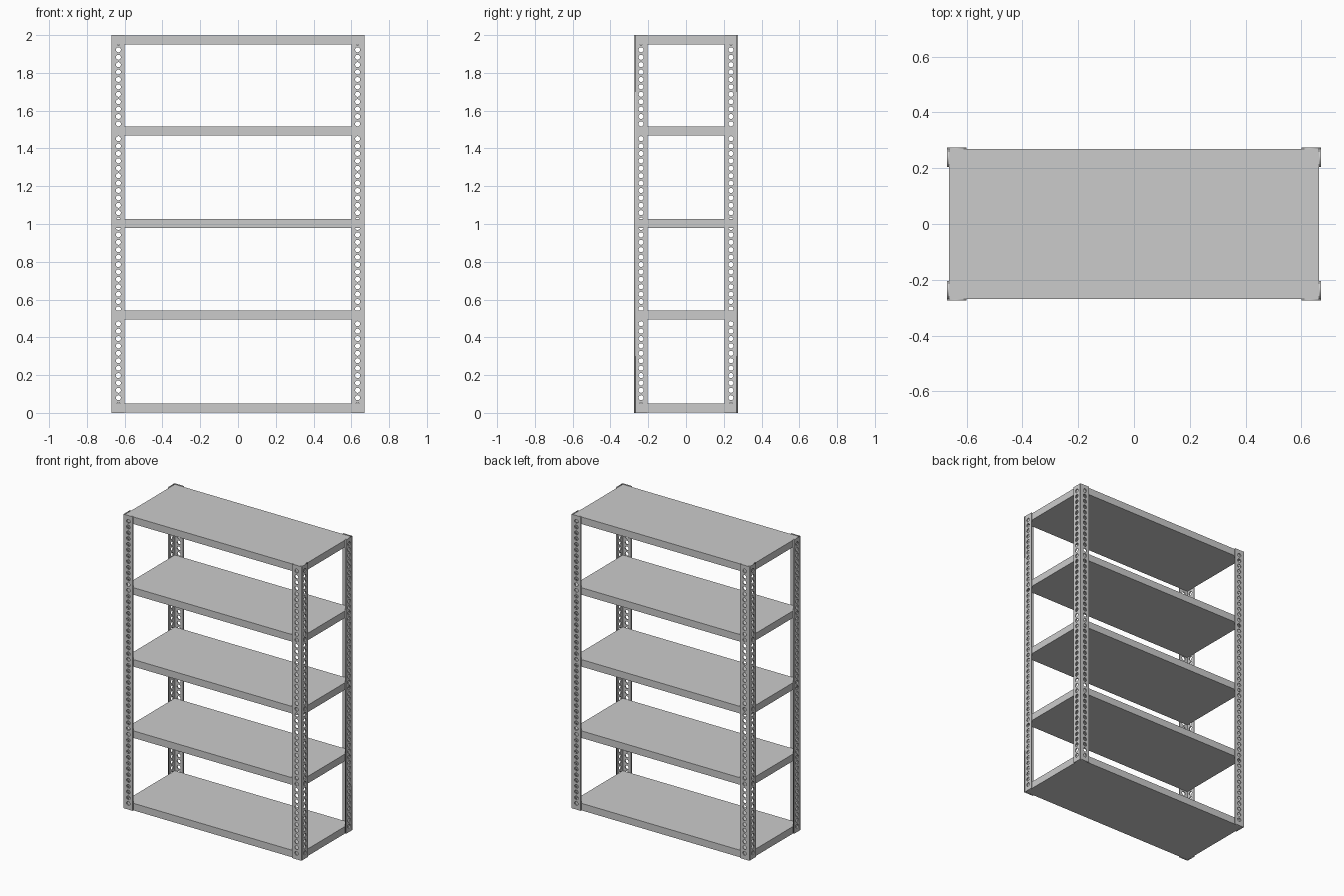
import bpy, bmesh, math
from mathutils import Matrix, Vector

if "Cube" in bpy.data.objects:
    bpy.data.objects.remove(bpy.data.objects["Cube"])

W, D, H = 0.67, 0.275, 2.0      # half width, half depth, height
LEG, T = 0.07, 0.007            # angle flange width and sheet thickness
HOLES, HOLE_R, SIDES = 50, 0.0135, 12
SHELF_TH = 0.048


def add_loop(curve, pts):
    s = curve.splines.new('POLY')
    s.points.add(len(pts) - 1)
    for p, (x, y) in zip(s.points, pts):
        p.co = (x, y, 0, 1)
    s.use_cyclic_u = True


def perforated_strip(x0, x1, hole_x):
    """Flat strip in XY (length along Y), thickness T, with a row of holes."""
    cu = bpy.data.curves.new("strip", 'CURVE')
    cu.dimensions, cu.fill_mode, cu.extrude = '2D', 'BOTH', T / 2
    add_loop(cu, [(x0, 0), (x1, 0), (x1, H), (x0, H)])
    for i in range(HOLES):
        y = 0.041 + i * (H - 0.08) / (HOLES - 1)
        add_loop(cu, [(hole_x + HOLE_R * math.cos(a), y + HOLE_R * math.sin(a))
                      for a in (2 * math.pi * k / SIDES for k in range(SIDES))])
    ob = bpy.data.objects.new("strip", cu)
    bpy.context.collection.objects.link(ob)
    deps = bpy.context.evaluated_depsgraph_get()
    me = bpy.data.meshes.new_from_object(ob.evaluated_get(deps))
    bpy.data.objects.remove(ob)
    return me


def frame(ux, uy, uz, origin):
    m = Matrix((ux, uy, uz)).transposed().to_4x4()
    m.translation = Vector(origin)
    return m


def object_from_bmesh(name, bm):
    me = bpy.data.meshes.new(name)
    bm.to_mesh(me)
    bm.free()
    ob = bpy.data.objects.new(name, me)
    bpy.context.collection.objects.link(ob)
    return ob


# Corner posts: perforated L angles, one modelled and mirrored to four
bm = bmesh.new()
front = perforated_strip(0, LEG, 0.037)
front.transform(frame((-1, 0, 0), (0, 0, 1), (0, 1, 0), (W, -D + T / 2, 0)))
bm.from_mesh(front)
side = perforated_strip(T, LEG, 0.037)
side.transform(frame((0, 1, 0), (0, 0, 1), (1, 0, 0), (W - T / 2, -D, 0)))
bm.from_mesh(side)
bmesh.ops.remove_doubles(bm, verts=bm.verts, dist=1e-5)
bmesh.ops.recalc_face_normals(bm, faces=bm.faces)
posts = object_from_bmesh("corner_posts", bm)
mirror = posts.modifiers.new("mirror", 'MIRROR')
mirror.use_axis = (True, True, False)
mirror.use_mirror_merge = False

# Shelves: plain slabs fitted inside the posts
for n, top in enumerate((0.049, 0.542, 1.027, 1.516, 1.997), 1):
    bm = bmesh.new()
    bmesh.ops.create_cube(bm, size=1, matrix=Matrix.Translation((0, 0, top - SHELF_TH / 2))
                          @ Matrix.Diagonal((2 * (W - T), 2 * (D - T), SHELF_TH, 1)))
    object_from_bmesh(f"shelf_{n}", bm)
